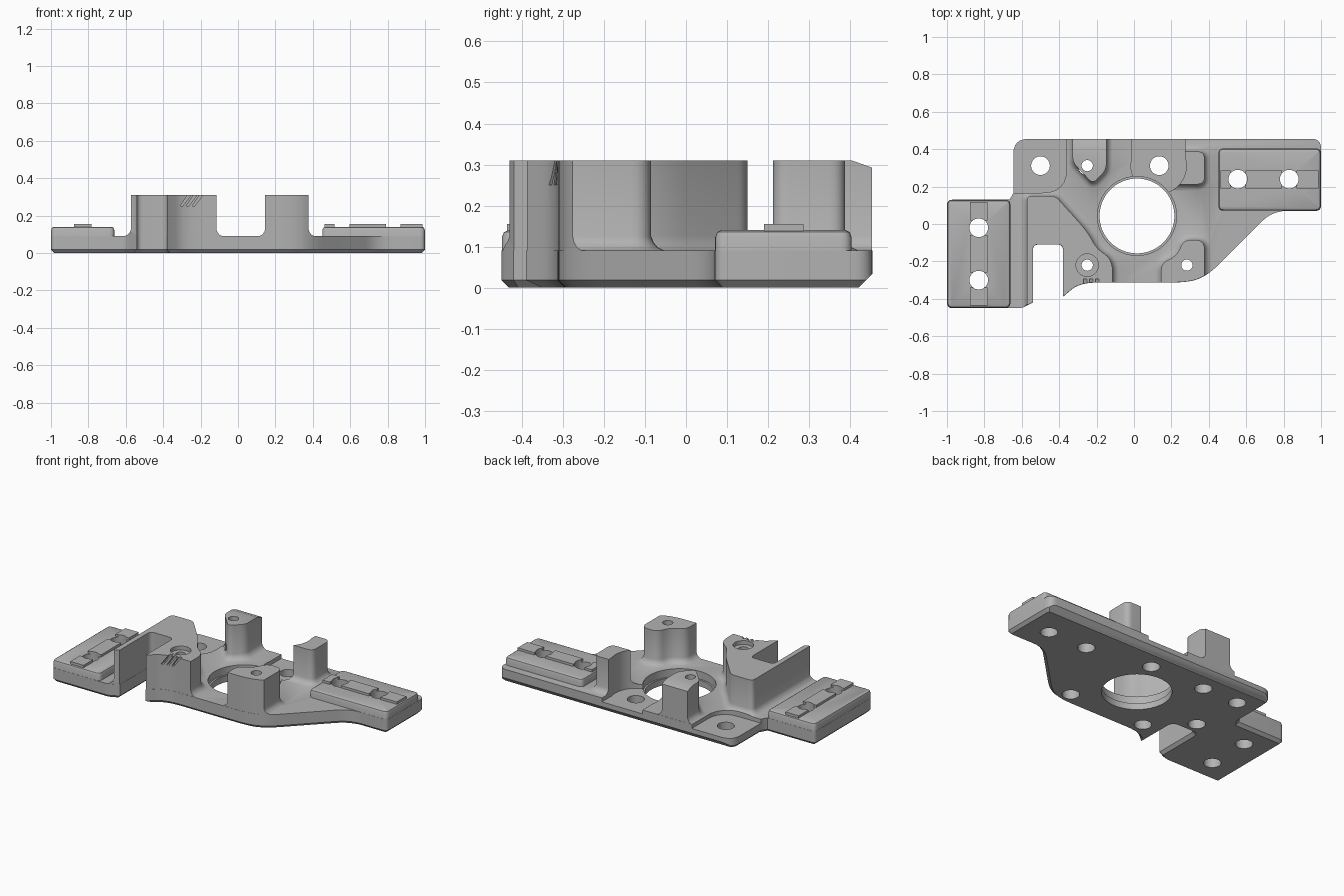
import bpy, bmesh, math
from mathutils import Vector

cube = bpy.data.objects.get("Cube")
if cube:
    bpy.data.objects.remove(cube, do_unlink=True)

grey = bpy.data.materials.new("machined_grey")
grey.use_nodes = True
COLOR = (0.45, 0.45, 0.45, 1)
grey.diffuse_color = COLOR
grey.node_tree.nodes["Principled BSDF"].inputs["Base Color"].default_value = COLOR


def rounded(points):
    """Turn (x, y, radius) corners into an outline with curved corners."""
    pts = [Vector(p[:2]) for p in points]
    out = []
    for i, p in enumerate(points):
        c, a, b = pts[i], pts[i - 1], pts[(i + 1) % len(pts)]
        if len(p) < 3:
            out.append(c)
            continue
        s = c + (a - c).normalized() * min(p[2], (a - c).length * 0.48)
        e = c + (b - c).normalized() * min(p[2], (b - c).length * 0.48)
        for k in range(7):
            t = k / 6
            out.append(s * (1 - t) ** 2 + c * (2 * t * (1 - t)) + e * t * t)
    area = sum(p.cross(q) for p, q in zip(out, out[1:] + out[:1]))
    return out if area > 0 else out[::-1]


def offset(outline, d):
    """Move a counter-clockwise outline outwards by d."""
    res = []
    for i, p in enumerate(outline):
        u = (p - outline[i - 1]).normalized()
        v = (outline[(i + 1) % len(outline)] - p).normalized()
        n1, n2 = Vector((u.y, -u.x)), Vector((v.y, -v.x))
        res.append(p + (n1 + n2) * (d / max(0.3, 1 + n1.dot(n2))))
    return res


def prism(name, points, layers, axes=(0, 1, 2)):
    """Stack offset copies of an outline; layers are (height, offset)."""
    outline = rounded(points)
    bm = bmesh.new()
    rings = []
    for z, d in layers:
        ring = []
        for p in offset(outline, d):
            co = [0, 0, 0]
            for axis, value in zip(axes, (p.x, p.y, z)):
                co[axis] = value
            ring.append(bm.verts.new(co))
        rings.append(ring)
    n = len(outline)
    for lo, hi in zip(rings, rings[1:]):
        for i in range(n):
            j = (i + 1) % n
            bm.faces.new((lo[i], lo[j], hi[j], hi[i]))
    bm.faces.new(rings[0][::-1])
    bm.faces.new(rings[-1])
    bmesh.ops.recalc_face_normals(bm, faces=bm.faces)
    mesh = bpy.data.meshes.new(name)
    bm.to_mesh(mesh)
    bm.free()
    mesh.materials.append(grey)
    ob = bpy.data.objects.new(name, mesh)
    bpy.context.collection.objects.link(ob)
    return ob


def box(name, x0, x1, y0, y1, z0, z1):
    return prism(name, [(x0, y0), (x1, y0), (x1, y1), (x0, y1)], [(z0, 0), (z1, 0)])


def disc(name, x, y, r, z0, z1, sides=32, flare=0):
    pts = [(x + r * math.cos(math.tau * i / sides), y + r * math.sin(math.tau * i / sides))
           for i in range(sides)]
    return prism(name, pts, [(z0, 0), (z1, flare)])


def combine(target, tool, operation):
    mod = target.modifiers.new("combine", 'BOOLEAN')
    mod.operation, mod.solver, mod.object = operation, 'EXACT', tool
    bpy.context.view_layer.objects.active = target
    bpy.ops.object.modifier_apply(modifier=mod.name)
    bpy.data.objects.remove(tool, do_unlink=True)


# Plate outline with the wire slot and diagonal side
PLATE = [(-1, -0.45, 0.03), (-0.6, -0.45, 0.02), (-0.54, -0.42), (-0.54, -0.11, 0.03),
         (-0.38, -0.11, 0.03), (-0.38, -0.39), (-0.29, -0.313, 0.1), (0.3, -0.313, 0.1),
         (0.4, -0.27, 0.08), (0.74, 0.07, 0.08), (1, 0.07, 0.03), (1, 0.455, 0.05),
         (-0.645, 0.455, 0.08), (-0.645, 0.165), (-0.665, 0.13), (-1, 0.13, 0.03)]
plate = prism("base_plate", PLATE, [(0, -0.018), (0.018, 0), (0.09, 0)])

# Upright posts, flared where they meet the plate
POSTS = {
    "slotted_block": [(-0.573, -0.43), (-0.115, -0.43), (-0.115, -0.19, 0.06), (-0.2, -0.13, 0.04),
                      (-0.25, -0.04, 0.05), (-0.42, 0.15, 0.03), (-0.573, 0.15, 0.03)],
    "front_post": [(0.145, -0.36), (0.377, -0.36), (0.377, -0.085, 0.05), (0.265, -0.085, 0.04),
                   (0.23, -0.17, 0.05), (0.145, -0.21, 0.04)],
    "back_post": [(-0.328, 0.48), (-0.328, 0.33, 0.03), (-0.22, 0.215, 0.03),
                  (-0.148, 0.29, 0.03), (-0.148, 0.48)],
    "curved_post": [(0.2, 0.212), (0.377, 0.212, 0.04), (0.377, 0.388, 0.04), (0.2, 0.388)],
}
FLARE = [(0.07, 0.035), (0.09, 0.032), (0.098, 0.016), (0.11, 0.006), (0.125, 0), (0.31, 0)]
for name, points in POSTS.items():
    post = prism(name, points, FLARE)
    combine(post, prism("trim", PLATE, [(0, -0.001), (0.5, -0.001)]), 'INTERSECT')
    combine(plate, post, 'UNION')

# Raised pads with broken rails along their middles
PAD = [(0.05, -0.001), (0.122, -0.001), (0.135, -0.006), (0.14, -0.016)]


def pad(name, x0, x1, y0, y1):
    return prism(name, [(x0, y0, 0.03), (x1, y0, 0.03), (x1, y1, 0.03), (x0, y1, 0.03)], PAD)


left_pad = pad("slot_side_pad", -1, -0.66, -0.45, 0.13)
right_pad = pad("long_side_pad", 0.45, 1, 0.07, 0.405)
for y0, y1 in ((-0.437, -0.34), (-0.26, -0.06), (0.02, 0.117)):
    combine(left_pad, box("rail", -0.877, -0.783, y0, y1, 0.1, 0.155), 'UNION')
for x0, x1 in ((0.463, 0.515), (0.595, 0.79), (0.87, 0.987)):
    combine(right_pad, box("rail", x0, x1, 0.19, 0.286, 0.1, 0.155), 'UNION')

# Sunken screw seats along the back
seat = prism("seat", [(-0.7, 0.167), (-0.36, 0.167, 0.13), (-0.36, 0.5), (-0.7, 0.5)],
             [(0.065, 0), (0.2, 0)])
combine(plate, seat, 'DIFFERENCE')
combine(plate, disc("seat", 0.132, 0.31, 0.148, 0.065, 0.4, 48), 'DIFFERENCE')
combine(plate, box("seat", -0.012, 0.274, 0.35, 0.5, 0.065, 0.4), 'DIFFERENCE')

# Central opening with a stepped rim
combine(plate, disc("opening", 0.016, 0.043, 0.2, -0.1, 0.2, 64), 'DIFFERENCE')
combine(plate, disc("rim", 0.016, 0.043, 0.211, 0.04, 0.4, 64), 'DIFFERENCE')

# Screw holes
for part, x, y in ((left_pad, -0.83, -0.02), (left_pad, -0.83, -0.3),
                   (right_pad, 0.555, 0.24), (right_pad, 0.83, 0.24),
                   (None, -0.5, 0.312), (None, 0.135, 0.312)):
    for target in filter(None, (plate, part)):
        combine(target, disc("hole", x, y, 0.05, -0.1, 0.4), 'DIFFERENCE')
for x, y in ((-0.25, -0.22), (0.283, -0.22), (-0.25, 0.312)):
    combine(plate, disc("hole", x, y, 0.03, -0.1, 0.4), 'DIFFERENCE')
    combine(plate, disc("hole", x, y, 0.05, -0.1, 0.15), 'DIFFERENCE')
combine(plate, disc("blind_hole", -0.48, -0.02, 0.05, -0.1, 0.2), 'DIFFERENCE')
combine(plate, disc("screw_seat", -0.25, -0.22, 0.06, 0.285, 0.4), 'DIFFERENCE')

# Sloping cuts: lower back edge and top of the back post
for points in ([(0.42, -0.001), (0.48, -0.001), (0.48, 0.06)],
               [(0.4, 0.3115), (0.48, 0.283), (0.48, 0.35), (0.4, 0.35)]):
    combine(plate, prism("chamfer", points, [(-1.1, 0), (1.1, 0)], (1, 2, 0)), 'DIFFERENCE')

# Three slanted grooves in the front face of the block
for x in (-0.31, -0.278, -0.246):
    points = [(x, 0.25), (x + 0.014, 0.25), (x + 0.07, 0.325), (x + 0.05, 0.325)]
    combine(plate, prism("groove", points, [(-0.45, 0), (-0.295, 0)], (0, 2, 1)), 'DIFFERENCE')

# Smooth the curved faces, keeping machined edges crisp
bpy.ops.object.select_all(action='DESELECT')
for ob in (plate, left_pad, right_pad):
    ob.select_set(True)
bpy.context.view_layer.objects.active = plate
bpy.ops.object.shade_smooth_by_angle(angle=math.radians(30))
